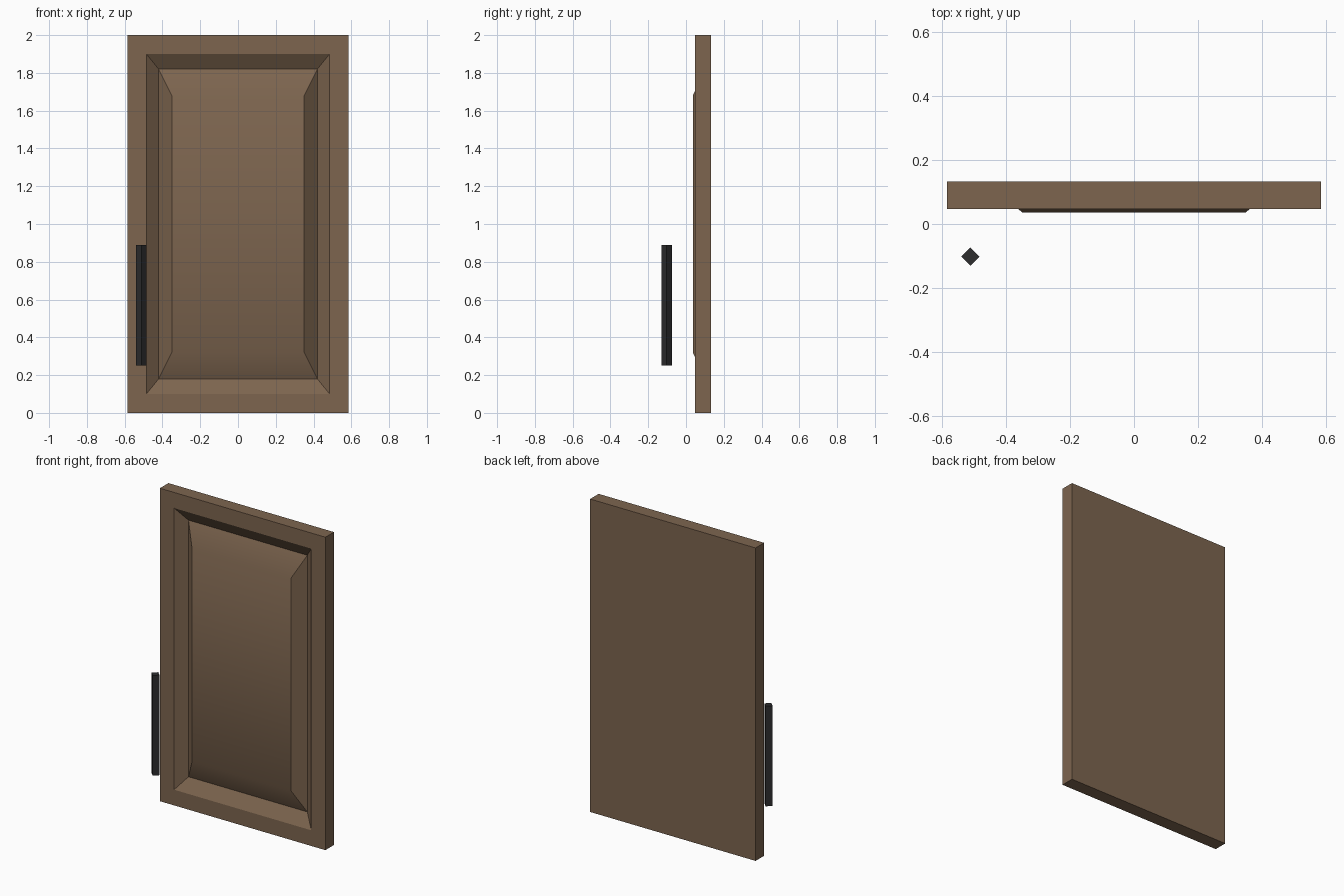
import bpy
import bmesh
from math import radians, pi
from mathutils import Matrix, Vector

default = bpy.data.objects.get("Cube")
if default:
    bpy.data.objects.remove(default, do_unlink=True)


def material(name, rgb):
    mat = bpy.data.materials.new(name)
    mat.use_nodes = True
    mat.diffuse_color = (*rgb, 1)
    bsdf = mat.node_tree.nodes["Principled BSDF"]
    bsdf.inputs["Base Color"].default_value = (*rgb, 1)
    return mat


def finish(bm, name, mat):
    bmesh.ops.recalc_face_normals(bm, faces=bm.faces)
    mesh = bpy.data.meshes.new(name)
    bm.to_mesh(mesh)
    bm.free()
    obj = bpy.data.objects.new(name, mesh)
    obj.data.materials.append(mat)
    bpy.context.collection.objects.link(obj)
    return obj


wood = material("brown wood", (0.205, 0.130, 0.078))
metal = material("dark metal", (0.026, 0.027, 0.028))

# Door: nested rectangles (half width, half height, depth) from back to raised panel
rings = [
    (0.585, 1.0, 0.133),    # back
    (0.585, 1.0, 0.047),    # frame front
    (0.485, 0.9, 0.047),    # frame inner edge
    (0.42, 0.82, 0.10),     # groove
    (0.35, 0.68, 0.036),    # raised panel
]
bm = bmesh.new()
loops = [[bm.verts.new((sx * w, y, 1 + sz * h))
          for sx, sz in ((-1, -1), (1, -1), (1, 1), (-1, 1))]
         for w, h, y in rings]
for outer, inner in zip(loops, loops[1:]):
    for i in range(4):
        j = (i + 1) % 4
        bm.faces.new((outer[i], outer[j], inner[j], inner[i]))
bm.faces.new(loops[0])
bm.faces.new(loops[-1])
door = finish(bm, "door_panel", wood)

# Handle: square bar turned on its corner
bm = bmesh.new()
place = (Matrix.Translation(Vector((-0.512, -0.102, 0.57)))
         @ Matrix.Rotation(pi / 4, 4, "Z")
         @ Matrix.Diagonal((0.04, 0.04, 0.64, 1)))
bmesh.ops.create_cube(bm, size=1, matrix=place)
finish(bm, "handle_bar", metal)

# Soft shading that keeps the steeper mouldings crisp
bpy.ops.object.select_all(action="DESELECT")
door.select_set(True)
bpy.context.view_layer.objects.active = door
bpy.ops.object.shade_smooth_by_angle(angle=radians(30))
